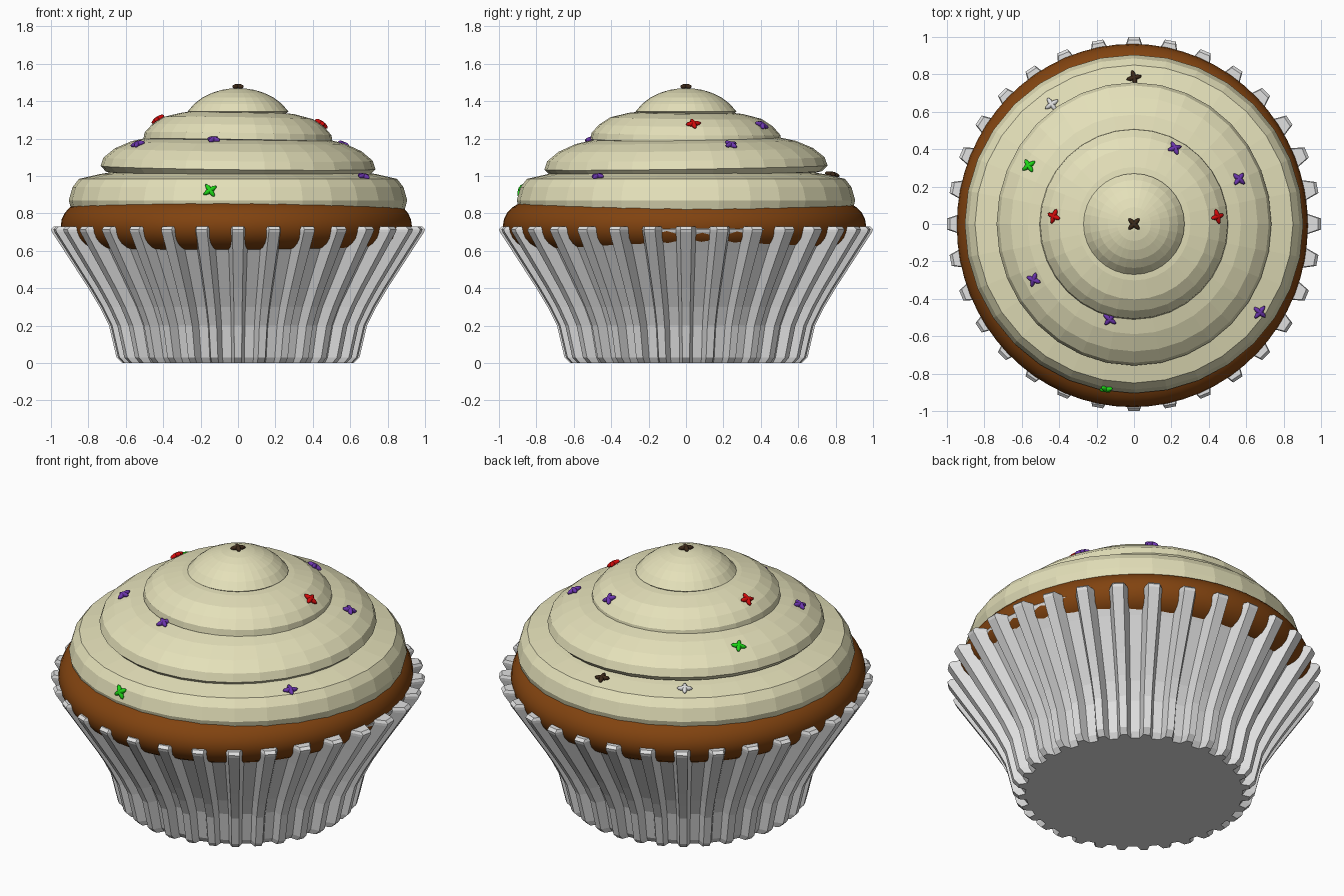
import bpy, bmesh, math
from mathutils import Vector, Matrix
from mathutils.bvhtree import BVHTree

old = bpy.data.objects.get("Cube")
if old:
    bpy.data.objects.remove(old, do_unlink=True)


def material(name, rgb):
    m = bpy.data.materials.new(name)
    m.use_nodes = True
    m.diffuse_color = (*rgb, 1)
    m.node_tree.nodes["Principled BSDF"].inputs["Base Color"].default_value = (*rgb, 1)
    return m


CREAM = material("cream", (0.78, 0.75, 0.49))
BROWN = material("sponge brown", (0.22, 0.056, 0.005))
PAPER = material("paper white", (0.75, 0.75, 0.75))
PURPLE = material("purple", (0.15, 0.035, 0.42))
RED = material("red", (0.65, 0.003, 0.003))
GREEN = material("green", (0.012, 0.68, 0.008))
CHOCOLATE = material("chocolate", (0.045, 0.022, 0.01))


def finish(bm, name, mat, smooth=False):
    bmesh.ops.recalc_face_normals(bm, faces=bm.faces)
    for f in bm.faces:
        f.smooth = smooth
    me = bpy.data.meshes.new(name)
    bm.to_mesh(me)
    bm.free()
    me.materials.append(mat)
    ob = bpy.data.objects.new(name, me)
    bpy.context.collection.objects.link(ob)
    return ob


def skin(bm, rings):
    """Bridge successive closed rings of points, capping both ends."""
    rows = [[bm.verts.new(p) for p in ring] for ring in rings]
    for a, b in zip(rows, rows[1:]):
        n = len(a)
        for i in range(n):
            j = (i + 1) % n
            bm.faces.new((a[i], a[j], b[j], b[i]))
    bm.faces.new(rows[0][::-1])
    bm.faces.new(rows[-1])
    return [v for row in rows for v in row]


def lathe(bm, profile, n):
    angles = [2 * math.pi * i / n for i in range(n)]
    return skin(bm, [[(r * math.cos(a), r * math.sin(a), z) for a in angles]
                     for r, z in profile])


# Pleated paper case: (height, crest radius, valley radius)
PLEATS = 32
levels = [(0, 0.62, 0.58), (0.03, 0.65, 0.60), (0.2, 0.69, 0.635), (0.3, 0.74, 0.68),
          (0.4, 0.80, 0.74), (0.5, 0.865, 0.80), (0.6, 0.93, 0.86),
          (0.7, 0.995, 0.925), (0.715, 1.0, 0.93), (0.73, 0.985, 0.92), (0.73, 0.85, 0.85)]
rings = []
for z, crest, valley in levels:
    ring = []
    for i in range(PLEATS):
        mid = 2 * math.pi * i / PLEATS
        for da, r in ((-0.058, valley), (-0.03, crest), (0.03, crest), (0.058, valley)):
            ring.append((r * math.cos(mid + da), r * math.sin(mid + da), z))
    rings.append(ring)
bm = bmesh.new()
skin(bm, rings)
finish(bm, "paper_case", PAPER)

# Rounded sponge rim bulging over the case
bm = bmesh.new()
arc = [math.radians(-90 + 15 * i) for i in range(13)]
verts = lathe(bm, [(0.79 + 0.16 * math.cos(t), 0.735 + 0.135 * math.sin(t)) for t in arc], 64)
bmesh.ops.transform(bm, verts=verts, matrix=Matrix.Translation((-0.009, -0.008, 0))
                    @ Matrix.Diagonal((0.988, 1.022, 1, 1)))
finish(bm, "sponge", BROWN, True)

# Piped frosting: stacked tiers, each leaning a little
tiers = [
    ([(0.84, 0.805), (0.89, 0.815), (0.905, 0.87), (0.885, 0.94), (0.85, 0.985),
      (0.74, 1.01), (0.5, 1.05)], 0, 0, 1),
    ([(0.64, 1.0), (0.705, 1.015), (0.735, 1.045), (0.72, 1.09), (0.66, 1.14),
      (0.57, 1.18), (0.46, 1.205), (0.3, 1.22)], 0.015, 0.012, 1.03),
    ([(0.43, 1.175), (0.505, 1.19), (0.5, 1.225), (0.46, 1.27), (0.4, 1.31),
      (0.3, 1.335), (0.15, 1.35)], -0.012, 0.015, 1.01),
    ([(0.25, 1.33), (0.27, 1.345), (0.235, 1.385), (0.19, 1.42), (0.14, 1.444),
      (0.09, 1.46), (0.04, 1.468), (0.01, 1.47)], 0, 0, 1),
]
bm = bmesh.new()
for profile, lean_x, lean_y, stretch in tiers:
    verts = lathe(bm, profile, 32)
    base = Vector((0, 0, profile[2][1]))
    lean = Matrix.Rotation(lean_x, 4, "X") @ Matrix.Rotation(lean_y, 4, "Y")
    bmesh.ops.transform(bm, verts=verts, matrix=Matrix.Translation(base) @ lean
                        @ Matrix.Diagonal((1, stretch, 1, 1)) @ Matrix.Translation(-base))
bmesh.ops.recalc_face_normals(bm, faces=bm.faces)
surface = BVHTree.FromBMesh(bm)
finish(bm, "frosting", CREAM)


# Sprinkles: two crossed rounded bars lying on the frosting
def sprinkle(index, spot, mat):
    near, normal, _, _ = surface.find_nearest(Vector(spot))
    if normal.z < 0:
        normal = Vector((normal.x, normal.y, 0.3)).normalized()
    place = (Matrix.Translation(near + normal * 0.008)
             @ normal.to_track_quat("Z", "Y").to_matrix().to_4x4())
    bm = bmesh.new()
    for turn in (0, 90):
        spin = Matrix.Rotation(math.radians(turn + 40 + 25 * index), 4, "Z")
        bmesh.ops.create_uvsphere(bm, u_segments=12, v_segments=8, radius=1,
                                  matrix=place @ spin @ Matrix.Diagonal((0.042, 0.014, 0.015, 1)))
    finish(bm, f"sprinkle_{index + 1}", mat, True)


sprinkles = [
    ((-0.54, -0.30, 1.18), PURPLE), ((-0.13, -0.51, 1.20), PURPLE),
    ((0.67, -0.47, 0.985), PURPLE), ((0.56, 0.24, 1.165), PURPLE),
    ((0.22, 0.41, 1.28), PURPLE), ((-0.42, 0.04, 1.29), RED), ((0.45, 0.04, 1.285), RED),
    ((-0.15, -0.89, 0.925), GREEN), ((-0.56, 0.31, 1.16), GREEN),
    ((-0.44, 0.64, 1.01), PAPER), ((0, 0.78, 1.0), CHOCOLATE), ((0, 0, 1.47), CHOCOLATE),
]
for i, (spot, mat) in enumerate(sprinkles):
    sprinkle(i, spot, mat)
